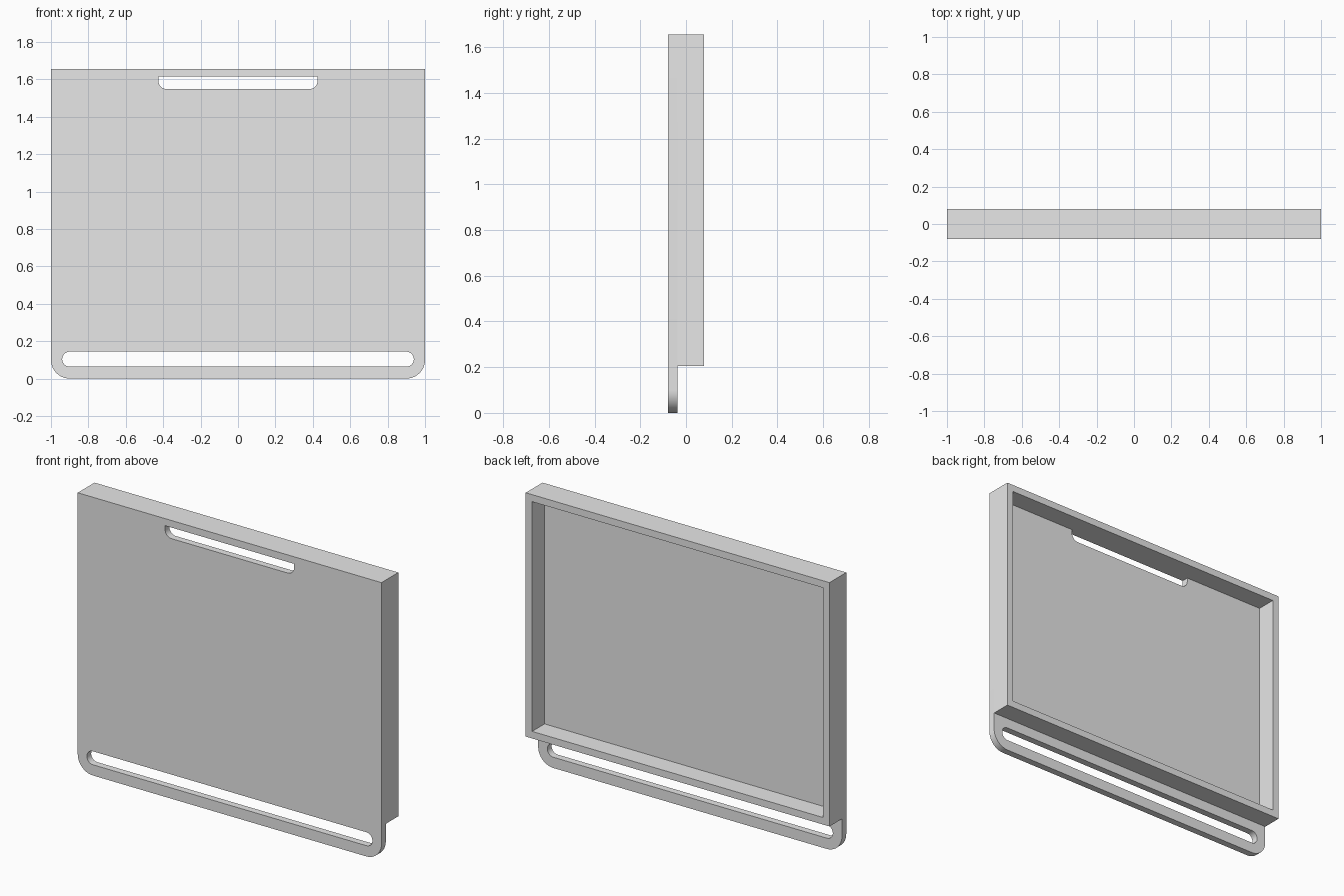
import bpy
import bmesh
from math import cos, sin, pi, radians

cube = bpy.data.objects.get("Cube")
if cube:
    bpy.data.objects.remove(cube, do_unlink=True)

HEIGHT = 1.656
HALF_DEPTH = 0.079
PANEL_BACK = -0.038
FRAME_BOTTOM = 0.205
WALL = 0.042

grey = bpy.data.materials.new("plain grey")
grey.use_nodes = True
grey.diffuse_color = (0.8, 0.8, 0.8, 1)
grey.node_tree.nodes["Principled BSDF"].inputs["Base Color"].default_value = (0.8, 0.8, 0.8, 1)


def outline(half_width, bottom, top, low_radius=0.0, high_radius=0.0, steps=10):
    """Rectangle outline in x and z with separately rounded lower and upper corners."""
    points = []
    corners = [(1, -1, low_radius, -90), (1, 1, high_radius, 0),
               (-1, 1, high_radius, 90), (-1, -1, low_radius, 180)]
    for side, level, radius, start in corners:
        cx = side * (half_width - radius)
        cz = top - radius if level > 0 else bottom + radius
        count = steps if radius else 0
        for i in range(count + 1):
            angle = radians(start) + (pi / 2) * i / max(count, 1)
            points.append((cx + radius * cos(angle), cz + radius * sin(angle)))
    return points


def plate(name, outlines, y_front, y_back):
    """Filled outline with holes, extruded along y."""
    curve = bpy.data.curves.new(name + " profile", "CURVE")
    curve.dimensions = "2D"
    curve.fill_mode = "BOTH"
    curve.extrude = (y_back - y_front) / 2
    for points in outlines:
        spline = curve.splines.new("POLY")
        spline.points.add(len(points) - 1)
        for point, (x, z) in zip(spline.points, points):
            point.co = (x, z, 0, 1)
        spline.use_cyclic_u = True
    source = bpy.data.objects.new(name + " profile", curve)
    bpy.context.collection.objects.link(source)
    bpy.context.view_layer.update()
    graph = bpy.context.evaluated_depsgraph_get()
    mesh = bpy.data.meshes.new_from_object(source.evaluated_get(graph))
    bpy.data.objects.remove(source, do_unlink=True)

    # Stand the plate upright and weld caps to sides
    bm = bmesh.new()
    bm.from_mesh(mesh)
    for v in bm.verts:
        x, z, depth = v.co
        v.co = (x, (y_front + y_back) / 2 - depth, z)
    bmesh.ops.remove_doubles(bm, verts=bm.verts, dist=0.0001)
    bmesh.ops.recalc_face_normals(bm, faces=bm.faces)
    bm.to_mesh(mesh)
    bm.free()

    mesh.materials.clear()
    mesh.materials.append(grey)
    obj = bpy.data.objects.new(name, mesh)
    bpy.context.collection.objects.link(obj)
    bpy.ops.object.select_all(action="DESELECT")
    obj.select_set(True)
    bpy.context.view_layer.objects.active = obj
    bpy.ops.object.shade_smooth_by_angle(angle=radians(30))
    return obj


# Front panel with a long lower slot and a handle slot under the top wall
plate("front_panel", [
    outline(1, 0, HEIGHT, low_radius=0.1),
    outline(0.94, 0.064, 0.144, low_radius=0.0399, high_radius=0.0399),
    outline(0.425, 1.548, HEIGHT - WALL, low_radius=0.043),
], -HALF_DEPTH, PANEL_BACK)

# Rectangular wall around the open back
plate("back_frame", [
    outline(1, FRAME_BOTTOM, HEIGHT),
    outline(1 - WALL, FRAME_BOTTOM + WALL, HEIGHT - WALL),
], PANEL_BACK, HALF_DEPTH)
